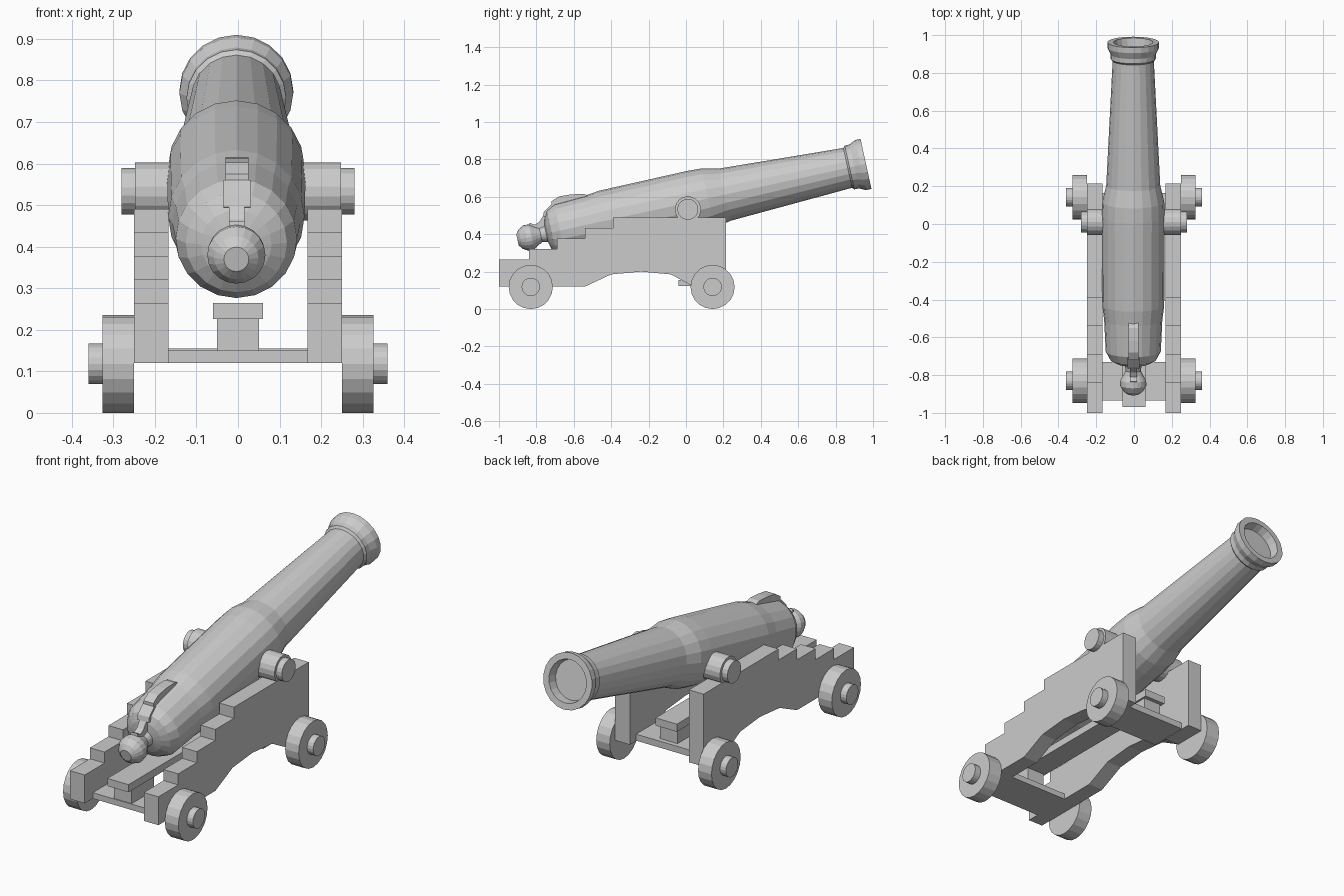
import bpy, bmesh, math
from mathutils import Matrix

if "Cube" in bpy.data.objects:
    bpy.data.objects.remove(bpy.data.objects["Cube"])

def finish(bm, name):
    bmesh.ops.recalc_face_normals(bm, faces=bm.faces)
    me = bpy.data.meshes.new(name)
    bm.to_mesh(me)
    bm.free()
    ob = bpy.data.objects.new(name, me)
    bpy.context.collection.objects.link(ob)
    return ob

def lathe(name, profile, sides, matrix):
    """Revolve (distance along Y, radius) points round Y and cap both ends."""
    bm = bmesh.new()
    rings = []
    for u, r in profile:
        rings.append([bm.verts.new((r * math.sin(a), u, r * math.cos(a)))
                      for a in (2 * math.pi * i / sides for i in range(sides))])
    for a, b in zip(rings, rings[1:]):
        for i in range(sides):
            j = (i + 1) % sides
            bm.faces.new((a[i], a[j], b[j], b[i]))
    bm.faces.new(rings[0])
    bm.faces.new(rings[-1])
    bm.transform(matrix)
    return finish(bm, name)

def slab(name, outline, x0, x1):
    """Extrude a (y, z) outline from x0 to x1."""
    bm = bmesh.new()
    face = bm.faces.new([bm.verts.new((x0, y, z)) for y, z in outline])
    ext = bmesh.ops.extrude_face_region(bm, geom=[face])
    for v in ext["geom"]:
        if isinstance(v, bmesh.types.BMVert):
            v.co.x = x1
    return finish(bm, name)

def box(name, x, y0, y1, z0, z1):
    return slab(name, [(y0, z0), (y1, z0), (y1, z1), (y0, z1)], -x, x)

# Barrel with hollow muzzle, breech and knob
barrel = [(-0.922, 0.030), (-0.905, 0.053), (-0.875, 0.070), (-0.845, 0.068),
          (-0.815, 0.050), (-0.795, 0.040), (-0.765, 0.045), (-0.755, 0.085),
          (-0.735, 0.122), (-0.69, 0.146), (-0.52, 0.154), (-0.44, 0.164),
          (0.04, 0.167), (0.12, 0.164), (0.21, 0.143), (0.885, 0.109),
          (0.895, 0.120), (0.92, 0.120), (0.955, 0.137), (0.985, 0.137),
          (0.985, 0.105), (0.94, 0.098)]
tilt = Matrix.Translation((-0.004, 0, 0.566)) @ Matrix.Rotation(math.radians(12.3), 4, 'X')
lathe("barrel", barrel, 20, tilt)

# Vent block on top of the breech and bracket above the knob
slab("vent_block", [(-0.72, 0.53), (-0.72, 0.575), (-0.68, 0.602), (-0.62, 0.612),
                    (-0.55, 0.616), (-0.52, 0.606), (-0.52, 0.58)], -0.03, 0.025)
slab("knob_bracket", [(-0.84, 0.43), (-0.835, 0.462), (-0.81, 0.45), (-0.785, 0.465),
                      (-0.765, 0.495), (-0.755, 0.525), (-0.72, 0.52), (-0.74, 0.43)],
     -0.022, 0.016)
slab("bracket_head", [(-0.765, 0.495), (-0.76, 0.52), (-0.72, 0.56),
                      (-0.69, 0.55), (-0.71, 0.49)], -0.035, 0.03)

# Stepped carriage cheek outline
cheek = [(-1, 0.12), (-1, 0.265)]
for i in range(4):
    y, z = -0.84 + 0.15 * i, 0.265 + 0.0563 * i
    cheek += [(y, z), (y, z + 0.0563)]
cheek += [(0.215, 0.49), (0.215, 0.12), (0.04, 0.12), (-0.08, 0.185),
          (-0.24, 0.2), (-0.40, 0.185), (-0.54, 0.12)]

for side, s in (("left", -1), ("right", 1)):
    slab(side + "_cheek", cheek, s * 0.167, s * 0.25)
    # Axis pointing outwards along X
    out = Matrix.Rotation(-s * math.pi / 2, 4, 'Z')
    trunnion = [(0.10, 0.07), (0.248, 0.07), (0.248, 0.056), (0.28, 0.056)]
    lathe(side + "_trunnion", trunnion, 18, Matrix.Translation((0, 0.01, 0.533)) @ out)
    wheel = [(0.25, 0.118), (0.326, 0.118), (0.326, 0.049), (0.36, 0.049)]
    for end, y in (("rear", -0.83), ("front", 0.142)):
        lathe(f"{side}_{end}_wheel", wheel, 20, Matrix.Translation((0, y, 0.118)) @ out)

# Cross planks, spacer blocks and centre bed
box("rear_axle_plank", 0.17, -0.935, -0.73, 0.12, 0.15)
box("front_axle_plank", 0.17, -0.04, 0.165, 0.122, 0.155)
box("rear_bed_block", 0.05, -0.93, -0.75, 0.12, 0.226)
box("front_bed_block", 0.05, 0.0, 0.14, 0.15, 0.226)
box("bed_plank", 0.06, -0.97, 0.16, 0.226, 0.265)
